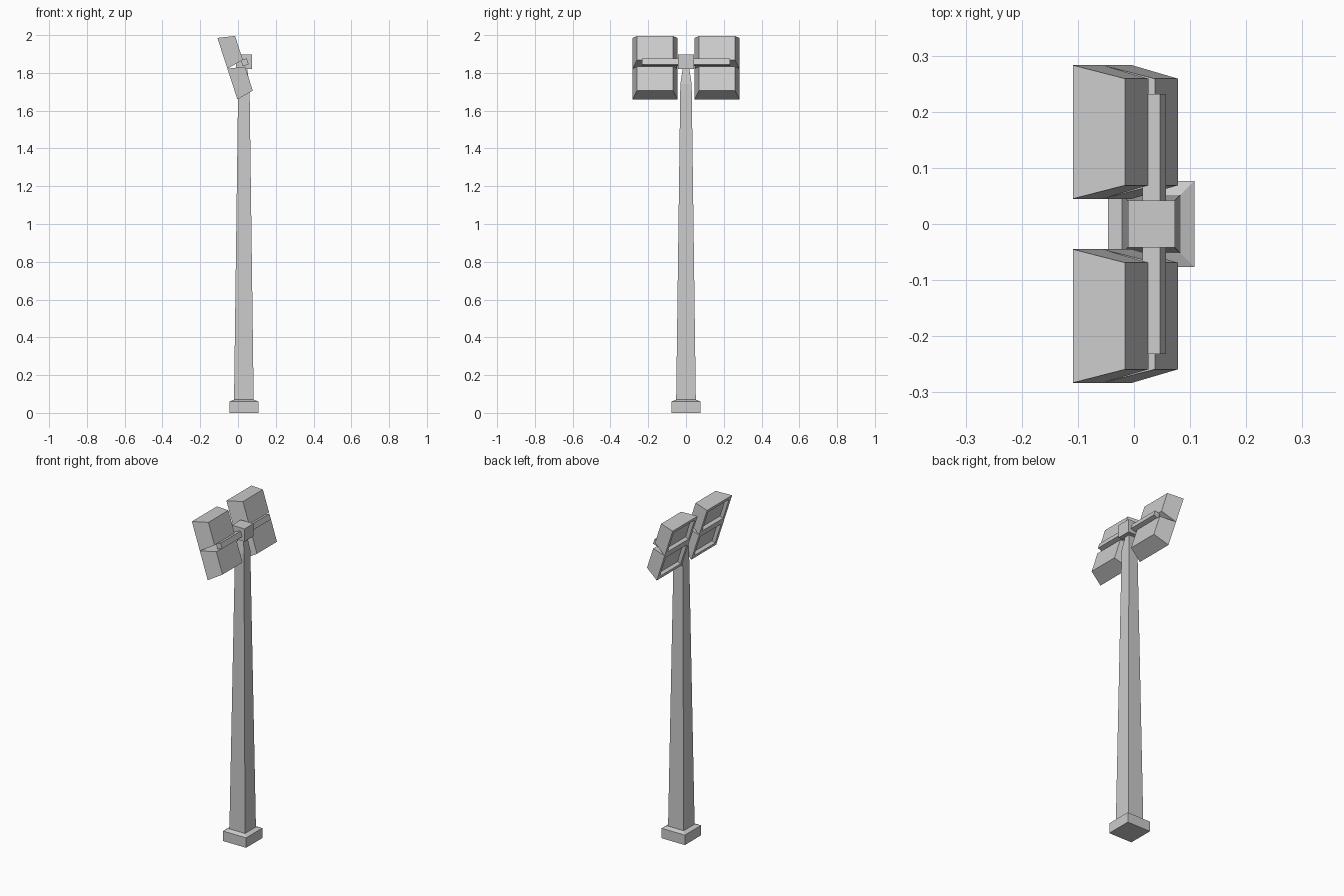
import bpy, bmesh, math
from mathutils import Vector

if "Cube" in bpy.data.objects:
    bpy.data.objects.remove(bpy.data.objects["Cube"])

TILT = math.radians(18)
DOWN = Vector((math.sin(TILT), 0, -math.cos(TILT)))   # down along the lamp faces
BACK = Vector((math.cos(TILT), 0, math.sin(TILT)))    # from lens to housing back
TOP = Vector((-0.109, 0, 1.985))                      # top front edge of the lamps


def make_object(name, bm):
    bmesh.ops.recalc_face_normals(bm, faces=bm.faces)
    mesh = bpy.data.meshes.new(name)
    bm.to_mesh(mesh)
    bm.free()
    ob = bpy.data.objects.new(name, mesh)
    bpy.context.collection.objects.link(ob)
    return ob


def loft(name, rings):
    """Closed solid through a list of four-cornered rings."""
    bm = bmesh.new()
    loops = [[bm.verts.new(p) for p in ring] for ring in rings]
    for a, b in zip(loops, loops[1:]):
        for i in range(4):
            j = (i + 1) % 4
            bm.faces.new((a[i], a[j], b[j], b[i]))
    bm.faces.new(loops[0][::-1])
    bm.faces.new(loops[-1])
    return make_object(name, bm)


def square(h, z, cx=0.031):
    return [(cx + sx * h, sy * h, z) for sx, sy in ((-1, -1), (1, -1), (1, 1), (-1, 1))]


def lamp_ring(y, u, hy, hu, n):
    """Rectangle in the tilted lamp plane, n behind the lens side."""
    return [TOP + DOWN * (u + su * hu) + BACK * n + Vector((0, y + sy * hy, 0))
            for su, sy in ((-1, -1), (1, -1), (1, 1), (-1, 1))]


# Base block with sloping top, and the tapered pole
loft("base", [square(0.077, 0), square(0.077, 0.06), square(0.052, 0.07)])
loft("pole", [square(0.052, 0.068), square(0.030, 1.74), square(0.017, 1.825)])

# Mounting block on the pole top
loft("mounting_block", [square(0.042, 1.82), square(0.042, 1.897)])

# Tilted square cross arm
c, s = Vector((0.036, 0, 1.856)), 0.0165
loft("cross_arm", [[c + DOWN * (a * s) + BACK * (b * s) + Vector((0, y, 0))
                    for a, b in ((-1, -1), (1, -1), (1, 1), (-1, 1))]
                   for y in (-0.232, 0.232)])

# Four tapered lamp housings with recessed lenses
for side, y in (("left", -0.164), ("right", 0.164)):
    for level, u in (("upper", 0.0855), ("lower", 0.2565)):
        hy, hu, rim = 0.119, 0.0855, 0.02
        loft(f"{level}_{side}_lamp", [
            lamp_ring(y, u, hy - rim - 0.004, hu - rim - 0.004, 0.02),
            lamp_ring(y, u, hy - rim, hu - rim, 0),
            lamp_ring(y, u, hy, hu, 0),
            lamp_ring(y, u, hy - 0.024, hu - 0.019, 0.092)])
